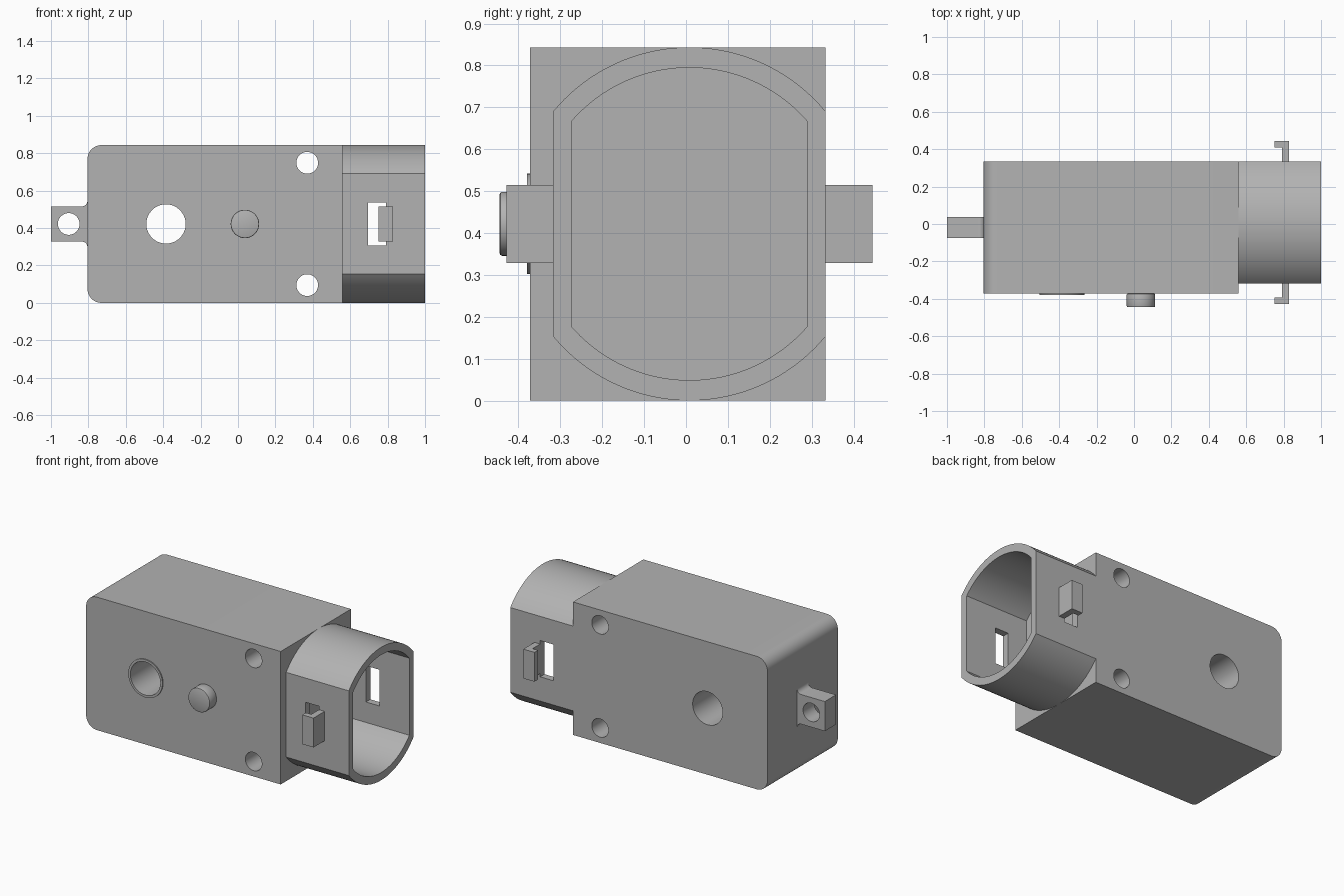
import bpy, bmesh, math
from mathutils import Vector

if "Cube" in bpy.data.objects:
    bpy.data.objects.remove(bpy.data.objects["Cube"])

GREY = (0.45, 0.45, 0.45, 1)
plastic = bpy.data.materials.new("grey plastic")
plastic.use_nodes = True
plastic.diffuse_color = GREY
plastic.node_tree.nodes["Principled BSDF"].inputs["Base Color"].default_value = GREY

MID = 0.4217            # height of the centre line
FRONT, BACK = -0.372, 0.333
SHAFT_X, PEG_X, BOLT_X, TAB_X = -0.385, 0.037, 0.37, -0.905


def prism(name, points, axis, a, b):
    """Extrude a profile along y (points are x, z) or along x (points are y, z)."""
    place = (lambda u, v, t: (u, t, v)) if axis == "y" else (lambda u, v, t: (t, u, v))
    bm = bmesh.new()
    face = bm.faces.new([bm.verts.new(place(u, v, a)) for u, v in points])
    new = bmesh.ops.extrude_face_region(bm, geom=[face])["geom"]
    shift = Vector(place(0, 0, b - a))
    bmesh.ops.translate(bm, vec=shift, verts=[v for v in new if isinstance(v, bmesh.types.BMVert)])
    bmesh.ops.recalc_face_normals(bm, faces=bm.faces)
    mesh = bpy.data.meshes.new(name)
    bm.to_mesh(mesh)
    bm.free()
    mesh.materials.append(plastic)
    ob = bpy.data.objects.new(name, mesh)
    bpy.context.collection.objects.link(ob)
    return ob


def arc(cx, cz, r, start, end, n):
    angles = [math.radians(start + (end - start) * i / n) for i in range(n + 1)]
    return [(cx + r * math.cos(t), cz + r * math.sin(t)) for t in angles]


def rect(x0, x1, z0, z1):
    return [(x0, z0), (x1, z0), (x1, z1), (x0, z1)]


def disc(name, x, z, r, y0, y1):
    return prism(name, arc(x, z, r, 0, 360, 64)[:-1], "y", y0, y1)


def activate(ob):
    bpy.ops.object.select_all(action="DESELECT")
    ob.select_set(True)
    bpy.context.view_layer.objects.active = ob


def cut(ob, cutter):
    mod = ob.modifiers.new("cut", "BOOLEAN")
    mod.operation, mod.solver, mod.object = "DIFFERENCE", "EXACT", cutter
    activate(ob)
    bpy.ops.object.modifier_apply(modifier=mod.name)
    bpy.data.objects.remove(cutter)


def drill(ob, x, z, r):
    cut(ob, disc("drill", x, z, r, -1, 1))


def capsule(half_width, r):
    """Circle with both sides cut flat."""
    a = math.degrees(math.acos(half_width / r))
    cy = BACK - 0.325
    return arc(cy, MID, r, a, 180 - a, 40) + arc(cy, MID, r, 180 + a, 360 - a, 40)


# Gearbox: block with two rounded corners and through holes
R, TOP, END = 0.075, 2 * MID, -0.805
outline = ([(0.56, 0), (0.56, TOP)]
           + arc(END + R, TOP - R, R, 90, 180, 12) + arc(END + R, R, R, 180, 270, 12))
gearbox = prism("gearbox", outline, "y", FRONT, BACK)
drill(gearbox, SHAFT_X, MID, 0.105)
for side in (-1, 1):
    drill(gearbox, BOLT_X, MID + side * 0.327, 0.058)

# Raised collar around the shaft hole
collar = disc("shaft_collar", SHAFT_X, MID, 0.12, FRONT - 0.007, FRONT)
drill(collar, SHAFT_X, MID, 0.105)

# Locating peg
peg = disc("locating_peg", PEG_X, MID, 0.076, -0.445, FRONT)
bevel = peg.modifiers.new("bevel", "BEVEL")
bevel.width, bevel.segments = 0.006, 2
activate(peg)
bpy.ops.object.modifier_apply(modifier="bevel")

# Mounting tab with filleted root
F, H = 0.03, 0.094
tab_outline = ([(-1, MID - H)] + arc(END - F, MID - H - F, F, 90, 0, 8)
               + arc(END - F, MID + H + F, F, 0, -90, 8) + [(-1, MID + H)])
tab = prism("mounting_tab", tab_outline, "y", -0.075, 0.037)
drill(tab, TAB_X, MID, 0.058)

# Motor sleeve: open tube with flat sides and a clip slot in each
sleeve = prism("motor_sleeve", capsule(0.325, MID), "x", 0.56, 1)
cut(sleeve, prism("bore", capsule(0.2815, 0.373), "x", 0.56 - 0.1, 1.1))
cut(sleeve, prism("slot", rect(0.695, 0.79, MID - 0.115, MID + 0.115), "y", -1, 1))

# Hooked clips on both flat sides
for name, wall, sign in (("back_clip", BACK, 1), ("front_clip", BACK - 0.65, -1)):
    tip = wall + sign * 0.112
    lip = tip - sign * 0.036
    post_section = [(0.79, wall - sign * 0.02), (0.83, wall - sign * 0.02),
                    (0.83, tip), (0.752, tip), (0.752, lip), (0.79, lip)]
    clip = prism(name, post_section, "y", MID - 0.093, MID + 0.093)
    # Turn the x-z profile so that it lies in the x-y plane
    for v in clip.data.vertices:
        v.co = (v.co.x, v.co.z, v.co.y)
    clip.data.flip_normals()

# Smooth the curved walls, keep the corners crisp
for ob in list(bpy.context.collection.objects):
    if ob.type == "MESH" and plastic.name in ob.data.materials:
        activate(ob)
        bpy.ops.object.shade_smooth_by_angle(angle=math.radians(30))
